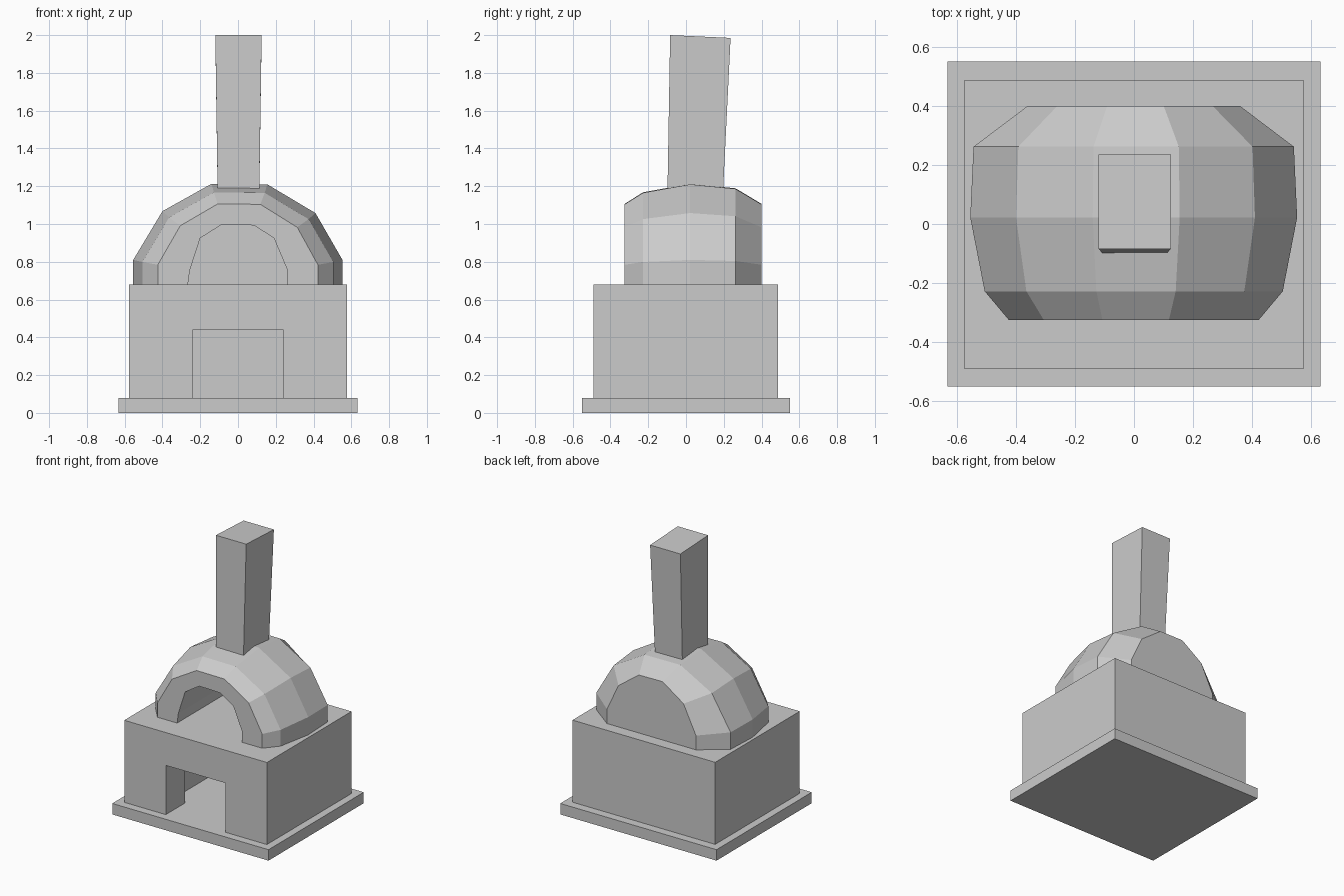
import bpy, bmesh

if "Cube" in bpy.data.objects:
    bpy.data.objects.remove(bpy.data.objects["Cube"])


def loft(name, rings):
    """Skin a list of open (x, z) profiles placed at y, and cap both ends."""
    bm = bmesh.new()
    loops = [[bm.verts.new((x, y, z)) for x, z in pts] for y, pts in rings]
    for a, b in zip(loops, loops[1:]):
        for i in range(len(a) - 1):
            bm.faces.new((a[i], a[i + 1], b[i + 1], b[i]))
    bm.faces.new(loops[0])
    bm.faces.new(loops[-1][::-1])
    return finish(name, bm)


def finish(name, bm):
    bmesh.ops.recalc_face_normals(bm, faces=bm.faces)
    mesh = bpy.data.meshes.new(name)
    bm.to_mesh(mesh)
    bm.free()
    obj = bpy.data.objects.new(name, mesh)
    bpy.context.collection.objects.link(obj)
    return obj


def block(name, low, high):
    """Box between a bottom and a top quad."""
    bm = bmesh.new()
    a = [bm.verts.new(p) for p in low]
    b = [bm.verts.new(p) for p in high]
    bm.faces.new(a[::-1])
    bm.faces.new(b)
    for i in range(4):
        j = (i + 1) % 4
        bm.faces.new((a[i], a[j], b[j], b[i]))
    return finish(name, bm)


def rect(x0, x1, y0, y1, z0, z1):
    """Rectangle at height z0 in front and z1 at the back."""
    return [(x0, y0, z0), (x1, y0, z0), (x1, y1, z1), (x0, y1, z1)]


def portal(half, top):
    return [(-half, 0.08), (-half, top), (half, top), (half, 0.08)]


# Base slab
block("base_slab", rect(-.632, .632, -.55, .55, 0, 0),
      rect(-.632, .632, -.55, .55, .08, .08))

# Plinth with hollow wood store and front opening
loft("plinth", [
    (0.265, portal(0.345, 0.46)),
    (-0.27, portal(0.345, 0.46)),
    (-0.27, portal(0.241, 0.44)),
    (-0.49, portal(0.241, 0.44)),
    (-0.49, portal(0.577, 0.68)),
    (0.487, portal(0.577, 0.68)),
])

# Faceted dome with arched oven mouth
Z = 0.68
outer = [(-.555, 0), (-.555, .13), (-.40, .388), (-.14, .533),
         (.155, .53), (.41, .378), (.553, .13), (.553, 0)]
arch = [(-.265, .68), (-.255, .755), (-.2, .925), (-.085, .998),
        (.085, .993), (.19, .925), (.26, .76), (.26, .68)]
sections = [(-.325, .765, .80), (-.228, .912, .915), (.022, 1, 1),
            (.262, .98, .955), (.40, .65, .80)]
dome = [(.25, arch), (-.325, arch)]
dome += [(y, [(x * sx, Z + z * sz) for x, z in outer]) for y, sx, sz in sections]
loft("oven_dome", dome)

# Chimney, slightly flared and leaning back
block("chimney", rect(-.107, .112, -.099, .193, 1.12, 1.11),
      rect(-.12, .125, -.084, .236, 2.0, 1.985))
